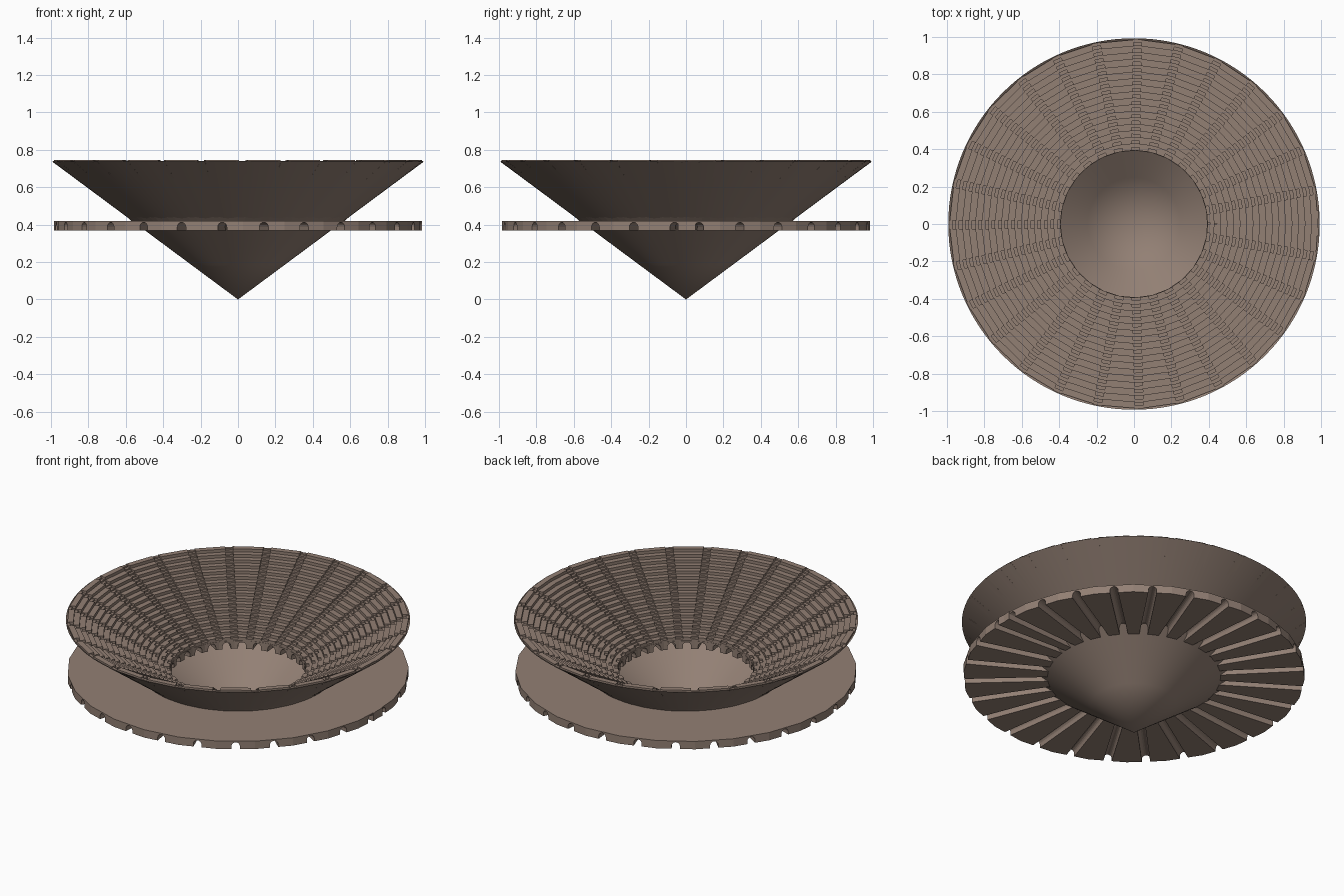
import bpy, bmesh
from math import sin, cos, pi, radians

if "Cube" in bpy.data.objects:
    bpy.data.objects.remove(bpy.data.objects["Cube"])

STEP = radians(13.05)      # angle of one bay
START = radians(-2.45)     # bays overlap slightly where the ring closes
BAYS = 28
ROWS = 17
R_IN, R_OUT = 0.392, 0.985
Z_LOW, Z_DECK, Z_TOP = 0.37, 0.42, 0.745
AISLE = 0.022              # half width of an aisle

stone = bpy.data.materials.new("stone")
stone.diffuse_color = (0.29, 0.215, 0.175, 1)
stone.use_nodes = True
stone.node_tree.nodes["Principled BSDF"].inputs["Base Color"].default_value = stone.diffuse_color


def finish(bm, name):
    bmesh.ops.recalc_face_normals(bm, faces=bm.faces)
    me = bpy.data.meshes.new(name)
    bm.to_mesh(me)
    bm.free()
    ob = bpy.data.objects.new(name, me)
    bpy.context.collection.objects.link(ob)
    me.materials.append(stone)
    return ob


def loft(bm, a, b):
    """Closed solid between two matching outlines."""
    va = [bm.verts.new(p) for p in a]
    vb = [bm.verts.new(p) for p in b]
    n = len(va)
    bm.faces.new(va)
    bm.faces.new(vb[::-1])
    for i in range(n):
        j = (i + 1) % n
        bm.faces.new((va[i], vb[i], vb[j], va[j]))


def radial(profile, ang, side):
    """Place an (r, z) profile on a radial plane shifted sideways."""
    return [(r * cos(ang) - side * sin(ang), r * sin(ang) + side * cos(ang), z)
            for r, z in profile]


def stairs(count, z_first, z_last, r_out):
    """Stepped profile that rises outward, with its underside above the cone."""
    run = (r_out - R_IN) / count
    rise = (z_last - z_first) / (count - 1)
    pts = [(R_IN, Z_DECK - 0.01)]
    for i in range(count):
        z = z_first + rise * i
        pts += [(R_IN + run * i, z), (R_IN + run * (i + 1), z)]
    return pts + [(r_out, 0.733), (0.60, Z_DECK + 0.027), (0.56, Z_DECK - 0.01)]


# Seating rows, one block per bay
bm = bmesh.new()
seat = stairs(ROWS, 0.442, Z_TOP, R_OUT)
for k in range(BAYS):
    a = START + k * STEP
    loft(bm, radial(seat, a, AISLE), radial(seat, a + STEP, -AISLE))
finish(bm, "seating_rows")

# Aisle stairs on every bay seam, with half height steps
bm = bmesh.new()
aisle = stairs(ROWS * 2, 0.431, Z_TOP - 0.006, R_OUT + 0.003)
for k in range(BAYS + 1):
    a = START + k * STEP
    loft(bm, radial(aisle, a, -AISLE), radial(aisle, a, AISLE))
finish(bm, "aisle_stairs")

# Ring deck: wedge slabs, each with an arched passage underneath
bm = bmesh.new()
h = STEP / 2
w = 0.024
arch = [(-w, Z_LOW)] + [(-w * cos(pi * i / 8), Z_LOW + 0.018 + w * sin(pi * i / 8))
                        for i in range(9)] + [(w, Z_LOW)]


def slab_end(r, mid):
    half = r * sin(h)
    out = [(-half, Z_DECK), (-half, Z_LOW)] + arch + [(half, Z_LOW), (half, Z_DECK)]
    d = r * cos(h)
    return [(d * cos(mid) - t * sin(mid), d * sin(mid) + t * cos(mid), z) for t, z in out]


for k in range(BAYS):
    mid = START + (k + 0.5) * STEP
    loft(bm, slab_end(R_IN, mid), slab_end(R_OUT, mid))
finish(bm, "ring_deck")

# Conical shell holding the bowl
bm = bmesh.new()
N = 128
apex = bm.verts.new((0, 0, 0))
rims = []
for f in (0.25, 0.5, 0.75, 1.0):
    rims.append([bm.verts.new((0.993 * f * cos(2 * pi * i / N),
                               0.993 * f * sin(2 * pi * i / N), 0.737 * f))
                 for i in range(N)])
for i in range(N):
    j = (i + 1) % N
    bm.faces.new((apex, rims[0][j], rims[0][i]))
    for lo, hi in zip(rims, rims[1:]):
        bm.faces.new((lo[i], lo[j], hi[j], hi[i]))
cone = finish(bm, "cone_shell")
bpy.context.view_layer.objects.active = cone
cone.select_set(True)
bpy.ops.object.shade_smooth_by_angle(angle=radians(40))
